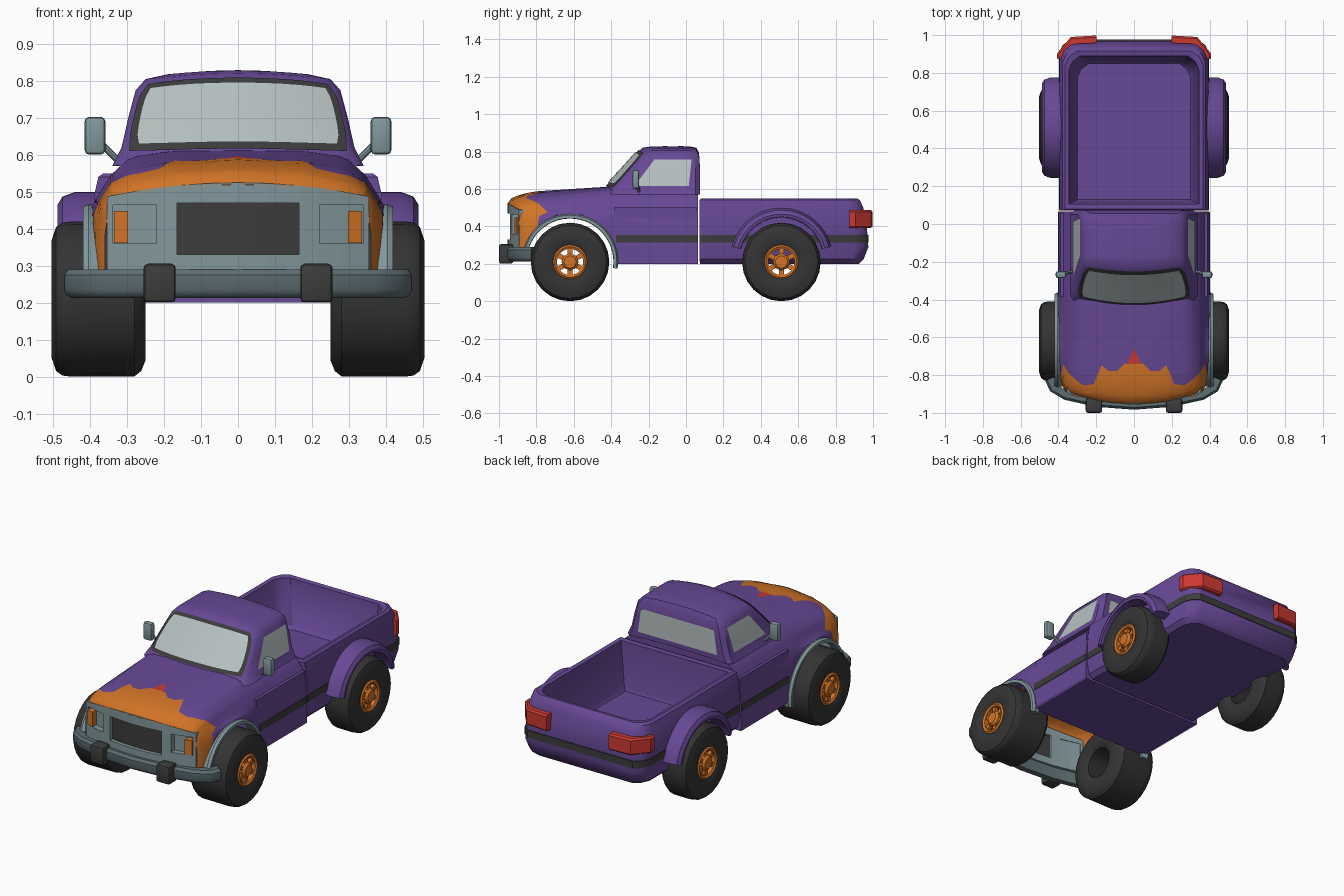
import bpy, bmesh, math
from mathutils import Vector

if "Cube" in bpy.data.objects:
    bpy.data.objects.remove(bpy.data.objects["Cube"])


def mat(name, r, g, b):
    m = bpy.data.materials.new(name)
    m.diffuse_color = (r, g, b, 1)
    m.use_nodes = True
    m.node_tree.nodes["Principled BSDF"].inputs["Base Color"].default_value = m.diffuse_color
    return m


PURPLE = mat("purple paint", 0.135, 0.065, 0.30)
ORANGE = mat("orange paint", 0.64, 0.175, 0.02)
RED = mat("red", 0.60, 0.04, 0.03)
GREY = mat("blue grey", 0.22, 0.31, 0.33)
SLATE = mat("slate bumper", 0.11, 0.155, 0.17)
RUBBER = mat("black rubber", 0.034, 0.034, 0.034)
TRIM = mat("dark trim", 0.045, 0.045, 0.045)
GLASS = mat("pale glass", 0.47, 0.53, 0.53)


def lerp(a, b, t):
    return a + (b - a) * t


def table(rows, x):
    """Piecewise linear lookup; each row is (key, values...)."""
    if x <= rows[0][0]:
        return rows[0][1:]
    for a, b in zip(rows, rows[1:]):
        if x <= b[0]:
            t = (x - a[0]) / (b[0] - a[0])
            return [lerp(p, q, t) for p, q in zip(a[1:], b[1:])]
    return rows[-1][1:]


def finish(bm, name, mats, angle=35, open_mesh=False):
    bmesh.ops.recalc_face_normals(bm, faces=bm.faces[:])
    if open_mesh:
        ref = Vector((0, -0.2, 0.35))
        if sum(f.normal.dot(f.calc_center_median() - ref) * f.calc_area() for f in bm.faces) < 0:
            bmesh.ops.reverse_faces(bm, faces=bm.faces[:])
    me = bpy.data.meshes.new(name)
    bm.to_mesh(me)
    bm.free()
    for m in mats:
        me.materials.append(m)
    ob = bpy.data.objects.new(name, me)
    bpy.context.collection.objects.link(ob)
    bpy.ops.object.select_all(action='DESELECT')
    ob.select_set(True)
    bpy.context.view_layer.objects.active = ob
    bpy.ops.object.shade_smooth_by_angle(angle=math.radians(angle))
    return ob


def loft(bm, rings, wrap=False, closed=True, cap=True):
    vs = [[bm.verts.new(p) for p in r] for r in rings]
    n = len(vs[0])
    for a, b in zip(vs, vs[1:] + (vs[:1] if wrap else [])):
        for i in range(n if closed else n - 1):
            j = (i + 1) % n
            bm.faces.new((a[i], a[j], b[j], b[i]))
    if cap and closed and not wrap:
        bm.faces.new(vs[0])
        bm.faces.new(vs[-1])


def make(name, rings, m, angle=35, **kw):
    bm = bmesh.new()
    loft(bm, rings, **kw)
    return finish(bm, name, [m], angle, open_mesh=not kw.get("closed", True))


def sweep(name, pts, section, m, side=1):
    """Section of (inward offset, z) carried along a plan path."""
    rings = []
    for i, p in enumerate(pts):
        a, b = Vector(pts[max(i - 1, 0)]), Vector(pts[min(i + 1, len(pts) - 1)])
        t = (b - a).normalized()
        rings.append([(side * (p[0] - t.y * o), p[1] + t.x * o, z) for o, z in section])
    return make(name, rings, m)


def arc(name, yc, zc, section, a0, a1, m, side):
    """Section of (x, radius) swept around a wheel centre."""
    rings = []
    for i in range(25):
        a = math.radians(lerp(a0, a1, i / 24))
        rings.append([(side * x, yc + r * math.cos(a), zc + r * math.sin(a)) for x, r in section])
    return make(name, rings, m)


def box(name, c, d, m, bevel=0.0):
    bm = bmesh.new()
    bmesh.ops.create_cube(bm, size=1)
    for v in bm.verts:
        v.co = Vector([c[i] + v.co[i] * d[i] for i in range(3)])
    if bevel:
        bmesh.ops.bevel(bm, geom=bm.edges[:], offset=bevel, segments=2, affect='EDGES', profile=0.5)
    return finish(bm, name, [m])


def patch(name, fn, m, nu=12, nv=6):
    return make(name, [[fn(2 * i / nu - 1, 2 * j / nv - 1) for i in range(nu + 1)]
                       for j in range(nv + 1)], m, closed=False)


# Hood and lower cab: stations of (v, x,z of five section points, side half width)
ST = [(-.955, 0, .52, .18, .512, .28, .495, .33, .48, .35, .45, .36),
      (-.935, 0, .55, .18, .542, .285, .522, .34, .50, .362, .46, .372),
      (-.88, 0, .573, .18, .565, .29, .545, .345, .515, .37, .47, .385),
      (-.80, 0, .588, .18, .58, .29, .56, .345, .525, .375, .475, .392),
      (-.42, 0, .612, .18, .61, .29, .595, .345, .545, .385, .48, .40),
      (.07, 0, .612, .18, .61, .29, .595, .345, .545, .385, .48, .40)]
FLAME = [(0, -.74), (.28, -.74), (.5, -.78), (.75, -.78), (.95, -.75), (1.3, -.86), (1.8, -.875),
         (2.5, -.84), (3.2, -.80), (4, -.755), (4.5, -.81), (6, -.83)]
WY, WZ = -.62, .21


def body_point(s, v):
    r = table(ST, v)
    k = 0.5 * min(max((-.6 - v) / .355, 0), 1) ** 2
    side_y = v + k * r[10] ** 2
    zb = .28 if side_y < WY else .20
    d = .236 ** 2 - (side_y - WY) ** 2
    if d > 0:
        zb = max(zb, WZ + math.sqrt(d))
    pts = [(r[2 * i], r[2 * i + 1]) for i in range(5)]
    pts += [(r[10], lerp(r[9], zb, .4)), (r[10], zb)]
    a = abs(s)
    i = min(int(a), 5)
    x, z = (lerp(pts[i][j], pts[i + 1][j], a - i) for j in (0, 1))
    return (math.copysign(x, s), v + k * x * x, z)


half = [.1, .2, .28, .4, .5, .62, .75, .85, .95, 1.1, 1.3, 1.55, 1.8, 2.15, 2.5, 3, 3.2, 3.6, 4, 4.5, 5, 6]
cols = [-s for s in reversed(half)] + [0] + half
bm = bmesh.new()
grid = []
for s in cols:
    f = table(FLAME, abs(s))[0]
    g = f + .08 * max(0, 1 - abs(s) / .2)
    vs = [lerp(-.955, f, t) for t in (0, .1, .25, .45, .7, 1)]
    vs += [lerp(g, -.38, t / 28) for t in range(29)] + [-.2, .065]
    grid.append([bm.verts.new(body_point(s, v)) for v in vs])
for a, b, s, t in zip(grid, grid[1:], cols, cols[1:]):
    for j in range(len(a) - 1):
        if j == 5 and max(abs(s), abs(t)) > .21:
            continue
        bm.faces.new((a[j], b[j], b[j + 1], a[j + 1])).material_index = 1 if j < 5 else 2 if j == 5 else 0
bm.faces.new([c[-1] for c in grid])
bmesh.ops.remove_doubles(bm, verts=bm.verts[:], dist=1e-5)
finish(bm, "hood_and_cab", [PURPLE, ORANGE, RED], 40, True)
box("cab_floor", (0, -.163, .35), (.78, .445, .30), PURPLE)

# Cab top: (z, windshield y, half width, rear y, crown)
CAB = [(.57, -.45, .34, .075, .012), (.62, -.41, .315, .075, .012), (.70, -.335, .297, .075, .013),
       (.775, -.265, .277, .07, .016), (.805, -.232, .25, .055, .016), (.818, -.18, .19, .02, .01),
       (.826, -.10, .09, -.03, .003)]


def cab_ring(z, F, H, R, c):
    def pt(x, y):
        return (x, y, z + c * (1 - (x / H) ** 2))
    front = [pt(H * .94 * i / 5, F + .45 * (H * .94 * i / 5) ** 2) for i in range(-5, 6)]
    y0, y1 = F + .45 * H * H + .02, R - .025
    right = [pt(H, lerp(y0, y1, t / 3)) for t in range(4)]
    rear = [pt(H * .92 * i / 3, R) for i in range(3, -4, -1)]
    return front + right + rear + [(-x, y, q) for x, y, q in reversed(right)]


make("cab_top", [cab_ring(*r) for r in CAB], PURPLE, 40)


def windshield(width, z0, z1, off):
    def fn(u, v):
        z = lerp(z0, z1, (v * (1 - .04 * u ** 4) + 1) / 2)
        F, H, R, c = table(CAB, z)
        x = u * width * H * (1 - .04 * v ** 4)
        return (x, F + .45 * x * x - off, z + c * (1 - (x / H) ** 2) + off)
    return fn


patch("windshield_frame", windshield(.95, .602, .79, .003), TRIM)
patch("windshield_glass", windshield(.89, .617, .775, .006), GLASS)
for sd, n in ((1, "right"), (-1, "left")):
    def side_window(u, v):
        t = (v + 1) / 2
        z = lerp(.617, .757, t)
        return (sd * (table(CAB, z)[1] + .004), lerp(lerp(-.275, -.17, t), lerp(.015, .03, t), (u + 1) / 2), z)
    patch(n + "_side_window", side_window, GLASS)
patch("rear_window", lambda u, v: (u * lerp(.255, .235, (v + 1) / 2), .079, lerp(.61, .75, (v + 1) / 2)), GLASS)


# Open cargo bed
def plan(z, hw, y0, yr):
    p = [(hw, y0), (hw, yr - .075), (hw - .02, yr - .03), (hw - .06, yr)]
    return [(x, y, z) for x, y in p] + [(-x, y, z) for x, y in reversed(p)]


make("cargo_bed", [plan(*r) for r in (
    (.20, .36, .075, .925), (.225, .385, .072, .95), (.29, .395, .072, .975), (.42, .395, .072, .965),
    (.50, .387, .072, .948), (.54, .378, .072, .93), (.55, .365, .08, .915), (.545, .345, .105, .89),
    (.29, .313, .12, .865), (.27, .30, .13, .85))], PURPLE)
stripe = [(0, .315), (0, .355), (.008, .355), (.008, .315)]
sweep("bed_stripe", [p[:2] for p in plan(0, .398, .075, .977)], stripe, TRIM)

# Front grille panel on the bowed nose


def bow(x, off=0):
    return -.955 + .5 * x * x + off


xs = [0, .08, .165, .22, .28, .338, .354]
xs = [-x for x in reversed(xs[1:])] + xs
zs = [.285, .33, .36, .465, .47, .525]
bm = bmesh.new()
for x0, x1 in zip(xs, xs[1:]):
    for z0, z1 in zip(zs, zs[1:]):
        cx, cz = abs(x0 + x1) / 2, (z0 + z1) / 2
        if (cx < .165 and .33 < cz < .47) or (.22 < cx < .338 and .36 < cz < .465):
            continue
        ring = []
        for x in (x0, x1):
            top = z1 - .3 * x * x if z1 > .5 else z1
            ring.append([(x, bow(x, o), z) for o, z in ((0, z0), (0, top), (.035, top), (.035, z0))])
        loft(bm, ring)
finish(bm, "grille_panel", [GREY], 20)
patch("grille_mesh", lambda u, v: (u * .17, bow(u * .17, .022), .40 + v * .075), TRIM)
for sd, n in ((1, "right"), (-1, "left")):
    patch(n + "_headlight", lambda u, v: (sd * (.28 + u * .062), bow(.28 + u * .062, .032), .412 + v * .056), GREY)
    make(n + "_turn_signal", [[(sd * x, bow(x, o), z) for o, z in ((-.006, .362), (-.006, .448), (.03, .448), (.03, .362))]
                              for x in (.297, .317, .336)], ORANGE)
    # Bumper guards
    box(n + "_bumper_guard", (sd * .212, -.962, .253), (.087, .076, .105), TRIM, .012)
    # Stripe on the cab door
    sweep(n + "_door_stripe", [(.403, -.375), (.403, .062)], stripe, TRIM, sd)
    # Wrap-around tail lights
    sweep(n + "_tail_light", [(.408, .875), (.406, .905), (.335, .99), (.20, .998)],
          [(0, .40), (0, .478), (.01, .487), (.04, .487), (.04, .392), (.01, .392)], RED, sd)
    # Wheel arches
    arc(n + "_front_arch", WY, WZ, [(.37, .232), (.37, .25), (.405, .257), (.42, .25), (.42, .234)], -8, 162, GREY, sd)
    arc(n + "_rear_flare", .51, .225, [(.36, .222), (.36, .275), (.44, .275), (.475, .262), (.488, .24), (.485, .225)],
        14, 166, PURPLE, sd)
    # Mirrors
    box(n + "_mirror", (sd * .387, -.268, .652), (.056, .036, .102), GREY, .012)
    a, b = Vector((sd * .315, -.25, .575)), Vector((sd * .39, -.265, .65))
    q = (b - a).to_track_quat('Z', 'Y')
    make(n + "_mirror_arm", [[p + q @ Vector((.009 * math.cos(i * math.pi / 4), .009 * math.sin(i * math.pi / 4), 0))
                              for i in range(8)] for p in (a, b)], GREY)

# Front bumper
sweep("front_bumper", [(-.47, -.83), (-.445, -.885), (-.37, -.93), (-.2, -.968), (0, -.983),
                       (.2, -.968), (.37, -.93), (.445, -.885), (.47, -.83)],
      [(.008, .22), (0, .235), (0, .275), (.012, .29), (.05, .29), (.05, .215), (.02, .213)], SLATE)


# Wheels: tyre, rim ring, spokes and hub
def circle(x, r, y, sd, n=8):
    return [(sd * x, y + r * math.cos(2 * math.pi * i / n), WZ + r * math.sin(2 * math.pi * i / n)) for i in range(n)]


def revolve(bm, prof, y, sd, n=24):
    loft(bm, [[(sd * x, y + r * math.cos(2 * math.pi * i / n), WZ + r * math.sin(2 * math.pi * i / n))
               for x, r in prof] for i in range(n)], wrap=True)


for y, xin, pos in ((WY, .25, "front"), (.51, .325, "rear")):
    for sd, n in ((1, "right"), (-1, "left")):
        bm = bmesh.new()
        revolve(bm, [(xin + .015, .088), (xin, .11), (xin, .165), (xin + .012, .195), (xin + .03, .209), (.45, .21),
                     (.475, .207), (.492, .195), (.504, .16), (.504, .115), (.492, .088)], y, sd)
        finish(bm, f"{pos}_{n}_tyre", [RUBBER])
        bm = bmesh.new()
        revolve(bm, [(.465, .091), (.495, .091), (.502, .082), (.495, .07), (.465, .07)], y, sd)
        loft(bm, [circle(x, r, y, sd) for x, r in ((.455, .046), (.49, .046), (.503, .034))])
        for i in range(6):
            a = i * math.pi / 3 + math.pi / 6
            c, s = math.cos(a), math.sin(a)
            loft(bm, [[(sd * x, y + r * c - w * s, WZ + r * s + w * c)
                       for x, w in ((.468, -.013), (.488, -.013), (.488, .013), (.468, .013))] for r in (.035, .075)])
        finish(bm, f"{pos}_{n}_rim", [ORANGE])
